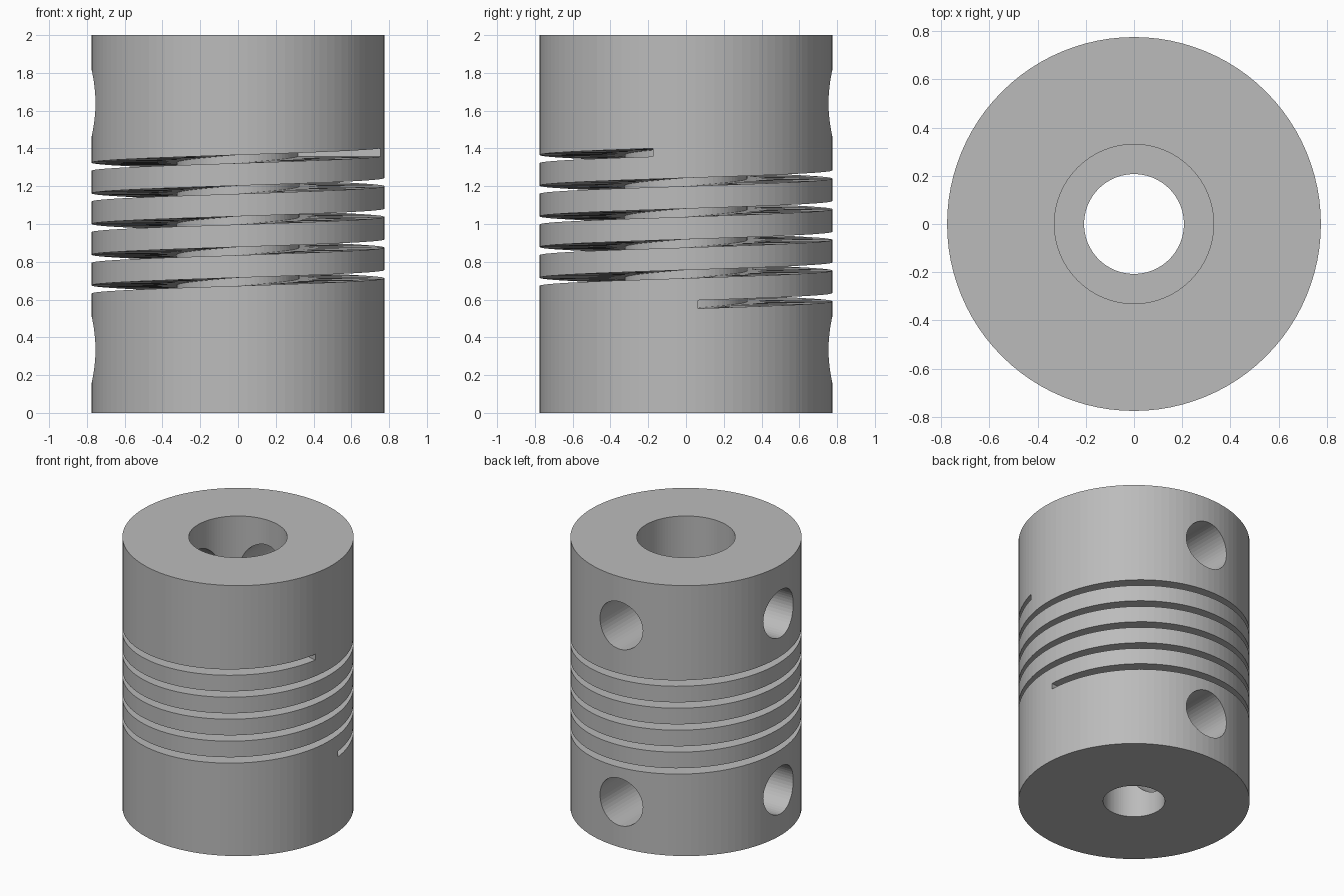
import bpy, bmesh
from math import sin, cos, radians, tau
from mathutils import Matrix

cube = bpy.data.objects.get("Cube")
if cube:
    bpy.data.objects.remove(cube, do_unlink=True)

# Main sizes
RADIUS, HEIGHT = 0.775, 2.0
SMALL_BORE, LARGE_BORE, LEDGE_Z = 0.207, 0.33, 1.42
CORE, SLOT_H = 0.325, 0.043
START, TURN = radians(4.8), 5 * tau - radians(17.8)
SLOT_Z, SLOT_RISE = 0.553, 0.804
SCREW_R, SCREW_Z = 0.175, (0.335, 1.64)

# Single metal colour
metal = bpy.data.materials.new("grey_metal")
grey = (0.5, 0.5, 0.5, 1)
metal.diffuse_color = grey
metal.use_nodes = True
metal.node_tree.nodes["Principled BSDF"].inputs["Base Color"].default_value = grey


def make_object(name, bm):
    bmesh.ops.recalc_face_normals(bm, faces=bm.faces)
    mesh = bpy.data.meshes.new(name)
    bm.to_mesh(mesh)
    bm.free()
    obj = bpy.data.objects.new(name, mesh)
    bpy.context.collection.objects.link(obj)
    mesh.materials.append(metal)
    return obj


def sweep(name, profile, angles, rise=0.0, closed=False):
    """Carry an (r, z) profile round the z axis, climbing by rise overall."""
    bm = bmesh.new()
    rings = []
    for i, a in enumerate(angles):
        dz = rise * i / (len(angles) - 1)
        rings.append([bm.verts.new((r * cos(a), r * sin(a), z + dz)) for r, z in profile])
    n = len(profile)
    pairs = list(zip(rings, rings[1:]))
    if closed:
        pairs.append((rings[-1], rings[0]))
    else:
        bm.faces.new(rings[0])
        bm.faces.new(rings[-1])
    for p, q in pairs:
        for j in range(n):
            k = (j + 1) % n
            bm.faces.new((p[j], p[k], q[k], q[j]))
    return make_object(name, bm)


# Stepped tube: small bore below, large bore above
SIDES = 96
body = sweep("coupling_body",
             [(SMALL_BORE, 0), (RADIUS, 0), (RADIUS, HEIGHT),
              (LARGE_BORE, HEIGHT), (LARGE_BORE, LEDGE_Z), (SMALL_BORE, LEDGE_Z)],
             [tau * i / SIDES for i in range(SIDES)], closed=True)

# Helical slot cutter
STEPS = 400
cutters = [sweep("slot_cutter",
                 [(CORE, SLOT_Z), (RADIUS + 0.1, SLOT_Z),
                  (RADIUS + 0.1, SLOT_Z + SLOT_H), (CORE, SLOT_Z + SLOT_H)],
                 [START + TURN * i / STEPS for i in range(STEPS + 1)], SLOT_RISE)]

# Set screw holes through the back and right walls
for z in SCREW_Z:
    for side, axis, place in (("back", "X", (0, 0.5, z)), ("right", "Y", (-0.5, 0, z))):
        bm = bmesh.new()
        turn = Matrix.Translation(place) @ Matrix.Rotation(tau / 4, 4, axis)
        bmesh.ops.create_cone(bm, cap_ends=True, segments=48, radius1=SCREW_R,
                              radius2=SCREW_R, depth=1, matrix=turn)
        cutters.append(make_object(side + "_screw_cutter", bm))

# Cut everything from the body, then drop the cutters
bpy.context.view_layer.objects.active = body
for cutter in cutters:
    cutter.hide_render = True
    mod = body.modifiers.new(cutter.name, "BOOLEAN")
    mod.operation, mod.solver, mod.object = "DIFFERENCE", "EXACT", cutter
    bpy.ops.object.modifier_apply(modifier=mod.name)
    bpy.data.objects.remove(cutter, do_unlink=True)
